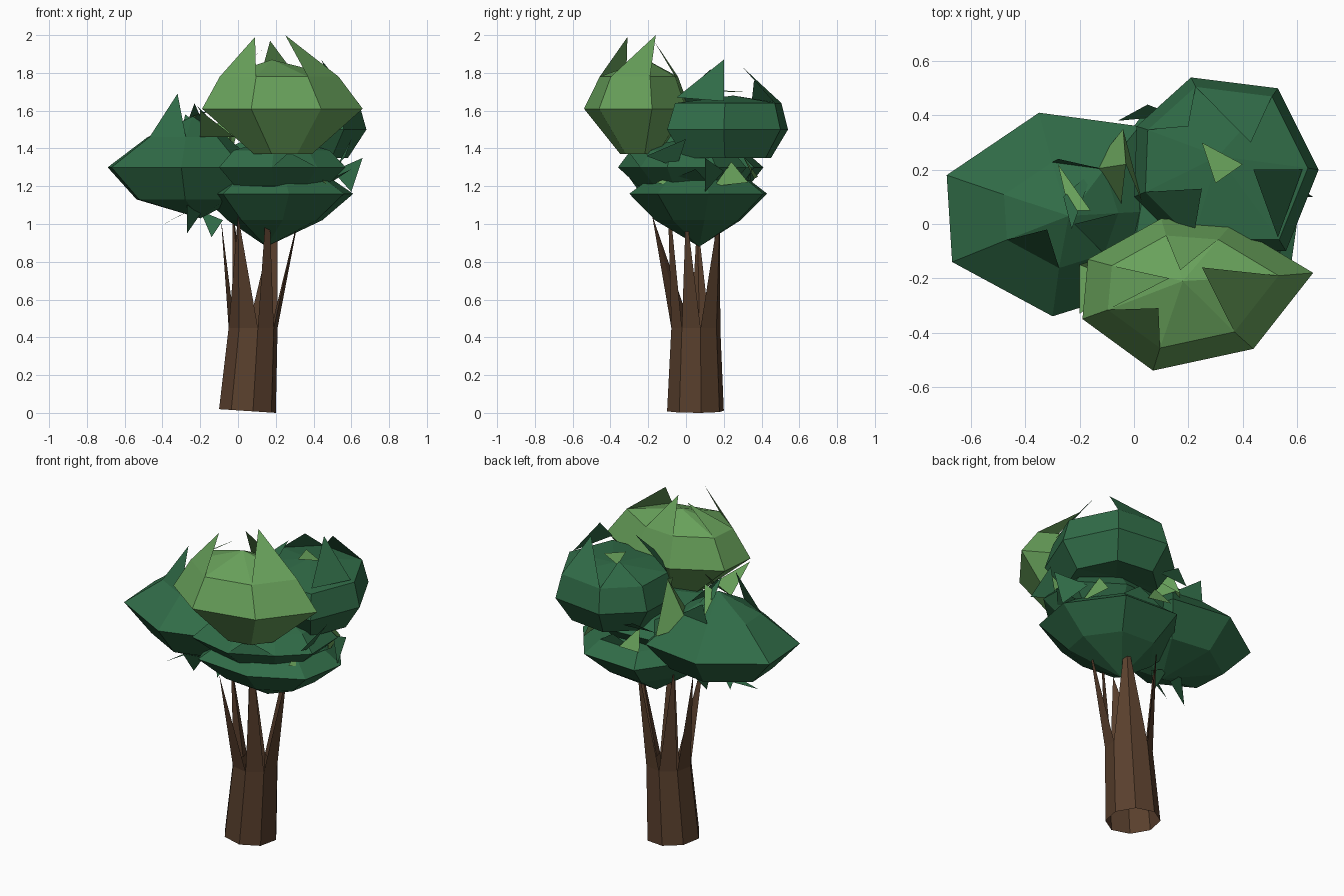
import bpy, math
import bmesh


def material(name, rgb):
    m = bpy.data.materials.new(name)
    m.diffuse_color = (*rgb, 1)
    return m


BARK = material("bark", (0.1, 0.05, 0.026))
DARK = material("dark_leaf", (0.03, 0.15, 0.064))
LIGHT = material("light_leaf", (0.14, 0.36, 0.105))


def make(name, verts, faces, mat, fix=True):
    me = bpy.data.meshes.new(name)
    me.from_pydata([tuple(v) for v in verts], [], faces)
    if fix:
        bm = bmesh.new()
        bm.from_mesh(me)
        bmesh.ops.recalc_face_normals(bm, faces=bm.faces)
        bm.to_mesh(me)
        bm.free()
    me.materials.append(mat)
    ob = bpy.data.objects.new(name, me)
    bpy.context.collection.objects.link(ob)
    return ob


# Trunk: open octagonal tube with a slight lean
def octagon(cx, cy, z, r, tilt=0):
    a = [math.radians(11 + 45 * k) for k in range(8)]
    return [(cx + r * math.cos(t), cy + r * math.sin(t), z - tilt * math.cos(t)) for t in a]


base = octagon(0.05, 0.05, 0.01, 0.153, 0.01)
crown = octagon(0.08, 0.052, 0.45, 0.132)
make("trunk", base + crown,
     [(k, (k + 1) % 8, 8 + (k + 1) % 8, 8 + k) for k in range(8)], BARK)

# Branches: spikes rising from runs of crown corners
branches = [((3, 4), (-0.09, 0.06, 1.03)), ((4, 5, 6), (0.0, -0.18, 1.05)),
            ((6, 7), (0.16, -0.1, 1.25)), ((7, 0), (0.33, 0.0, 1.08)),
            ((0, 1, 2), (0.21, 0.18, 1.1)), ((2, 3), (-0.03, 0.16, 1.1))]
for n, (run, tip) in enumerate(branches):
    ring = [crown[i] for i in run]
    mid = [sum(p[a] for p in ring) / len(ring) for a in range(3)]
    inner = (mid[0] * 0.8 + 0.016, mid[1] * 0.8 + 0.01, 0.45)
    v = ring + [inner, tip]
    m = len(v) - 1
    make(f"branch_{n + 1}", v, [(i, (i + 1) % m, m) for i in range(m)], BARK)


# Leaf clump: rings scaled from one outline, torn spikes on chosen rings
def clump(name, outline, levels, bottom, top, spikes, mat):
    n = len(outline)
    rings = [[(cx + (x - cx) * s, cy + (y - cy) * s, z) for x, y in outline]
             for z, s, cx, cy in levels]
    verts = [v for r in rings for v in r] + [bottom, top]
    faces = []
    for j in range(len(rings) - 1):
        for i in range(n):
            k = (i + 1) % n
            faces.append((j * n + i, j * n + k, (j + 1) * n + k, (j + 1) * n + i))
    last, b = (len(rings) - 1) * n, len(rings) * n
    for i in range(n):
        k = (i + 1) % n
        faces += [(k, i, b), (last + i, last + k, b + 1)]
    make(name, verts, faces, mat)
    shards(name + "_spikes",
           [(rings[r][i], rings[r][(i + 1) % n], tip) for r, i, tip in spikes], mat)


# Loose single leaf triangles
def shards(name, tris, mat):
    v = [p for t in tris for p in t]
    make(name, v, [(i, i + 1, i + 2) for i in range(0, len(v), 3)], mat, False)


clump("front_clump",
      [(-.19, -.35), (.07, -.54), (.44, -.46), (.66, -.18), (.36, 0), (.1, .02), (-.17, -.13)],
      [(1.37, .36, .24, -.24), (1.61, 1, 0, 0), (1.78, .74, .17, -.22)],
      (.22, -.24, 1.4), (.18, -.21, 1.87),
      [(2, 0, (.09, -.31, 1.99)), (2, 2, (.25, -.16, 2.0)), (2, 4, (.17, -.17, 1.97)),
       (2, 6, (.13, -.2, 1.92))], LIGHT)

clump("back_clump",
      [(.21, .54), (.01, .36), (.0, .1), (.2, -.1), (.56, -.1), (.68, .2), (.53, .5)],
      [(1.35, .72, .33, .22), (1.5, 1, 0, 0), (1.64, .88, .35, .25)],
      (.33, .24, 1.38), (.31, .25, 1.68),
      [(2, 6, (.43, .3, 1.83)), (2, 2, (.25, .13, 1.82)), (2, 0, (.2, .36, 1.76))], DARK)

clump("left_clump",
      [(-.69, .18), (-.67, -.14), (-.3, -.34), (.02, -.24), (.12, .05), (.02, .36), (-.35, .41)],
      [(1.13, .66, -.24, .02), (1.3, 1, 0, 0), (1.46, .52, -.25, .03)],
      (-.2, .0, 1.03), (-.24, .03, 1.57),
      [(2, 1, (-.32, -.02, 1.69)), (2, 3, (-.22, .0, 1.63)), (2, 5, (-.28, .24, 1.58))], DARK)

clump("lower_clump",
      [(.61, .12), (.56, -.15), (.27, -.3), (-.08, -.27), (-.2, .08), (.05, .43), (.4, .41)],
      [(1.02, .62, .18, .06), (1.16, 1, 0, 0), (1.23, .75, .2, .07)],
      (.15, .07, .88), (.22, .08, 1.28),
      [(2, 0, (.6, .05, 1.29)), (2, 5, (.25, .35, 1.3))], DARK)

# Middle shelf filling the gap between the lower and upper clumps
clump("middle_clump",
      [(-.1, -.3), (.18, -.36), (.42, -.24), (.57, -.1), (.56, .16), (.32, .32), (0, .3)],
      [(1.2, .72, .2, .03), (1.3, 1, 0, 0), (1.39, .76, .22, .0)],
      (.2, .05, 1.18), (.22, .02, 1.46), [(1, 1, (.27, -.3, 1.38))], DARK)

shards("light_shards", [
    ((-.04, .35, 1.36), (-.16, .2, 1.4), (-.03, .22, 1.66)),
    ((-.04, .35, 1.36), (.03, .08, 1.6), (-.03, .22, 1.66)),
    ((-.16, .2, 1.4), (-.05, .05, 1.4), (-.03, .22, 1.66)),
    ((-.2, -.33, 1.6), (-.2, -.15, 1.46), (-.02, -.22, 1.46)),
    ((-.2, -.15, 1.46), (-.02, -.22, 1.46), (0, -.08, 1.62)),
    ((-.28, .22, 1.5), (-.24, .05, 1.57), (-.16, .05, 1.6)),
    ((.45, -.16, 1.22), (.5, -.08, 1.2), (.44, .02, 1.29)),
    ((.5, .15, 1.2), (.46, .33, 1.22), (.45, .24, 1.33)),
    ((.05, .38, 1.25), (.2, .36, 1.24), (.1, .3, 1.36)),
    ((.25, .3, 1.7), (.4, .22, 1.7), (.3, .15, 1.71))], LIGHT)

shards("dark_shards", [
    ((.53, -.05, 1.67), (.62, .2, 1.65), (.44, .2, 1.87)),
    ((-.43, -.08, .98), (-.3, .05, 1.05), (-.2, .0, 1.1)),
    ((-.27, -.15, 1.1), (-.18, -.05, 1.08), (-.27, -.04, .95)),
    ((-.14, .0, .93), (-.2, .05, 1.07), (-.08, .05, 1.02)),
    ((.6, 0, 1.45), (.52, -.05, 1.3), (.57, -.21, 1.36)),
    ((.5, .2, 1.28), (.6, .1, 1.17), (.66, .1, 1.35)),
    ((.05, .44, 1.45), (-.06, .38, 1.4), (.15, .4, 1.4)),
    ((-.26, .1, 1.56), (-.15, .2, 1.45), (-.23, -.02, 1.64))], DARK)
